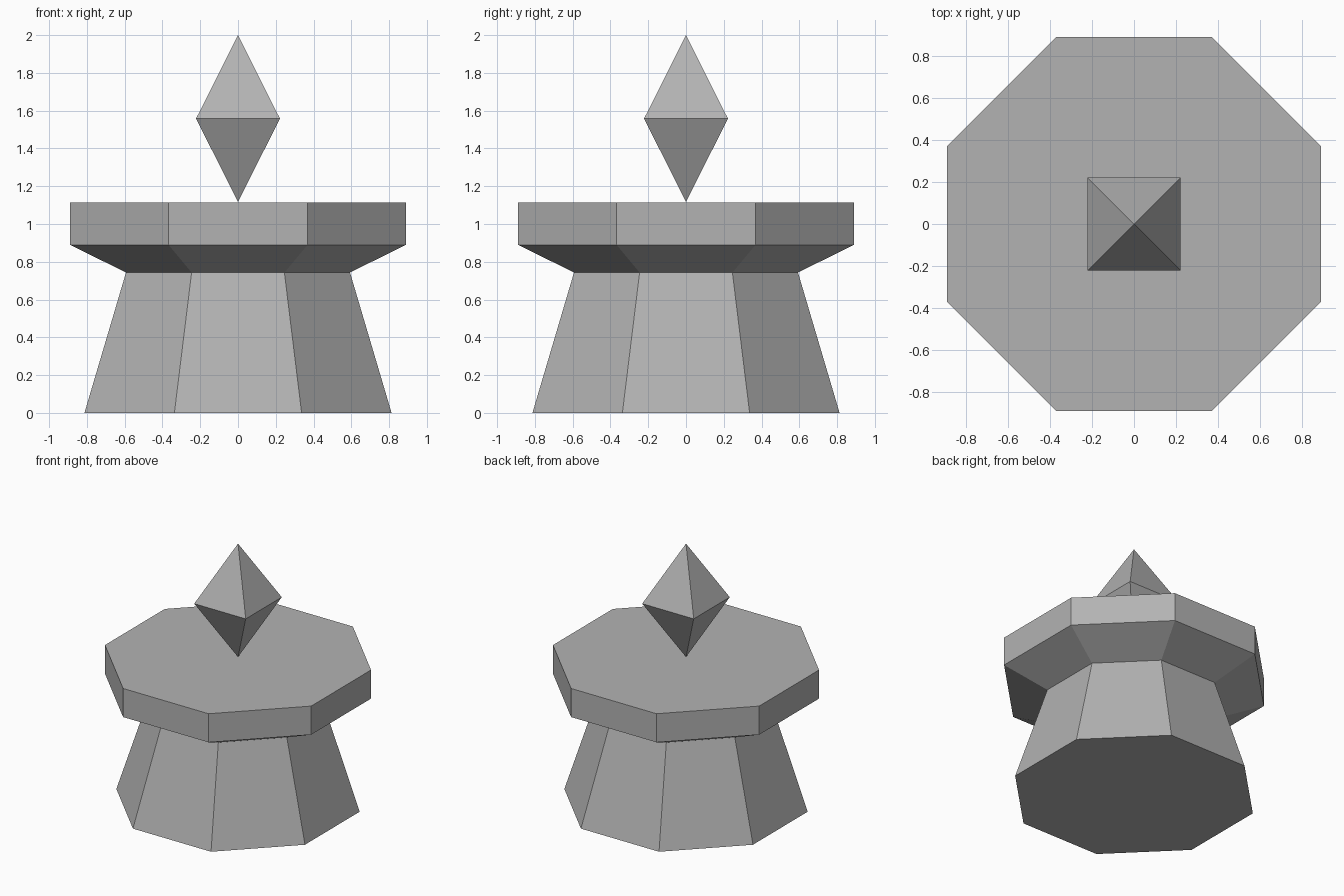
import bpy, bmesh, math

if "Cube" in bpy.data.objects:
    bpy.data.objects.remove(bpy.data.objects["Cube"])

stone = bpy.data.materials.new("grey_stone")
stone.diffuse_color = (0.45, 0.45, 0.45, 1)
stone.use_nodes = True
stone.node_tree.nodes["Principled BSDF"].inputs["Base Color"].default_value = stone.diffuse_color


def lathe(name, sides, profile):
    """Stack flat-sided rings of (half width, z); half width 0 makes a point."""
    bm = bmesh.new()
    rings = []
    for half, z in profile:
        if half == 0:
            rings.append([bm.verts.new((0, 0, z))])
            continue
        r = half / math.cos(math.pi / sides)
        angles = [2 * math.pi * (i + 0.5) / sides for i in range(sides)]
        rings.append([bm.verts.new((r * math.cos(a), r * math.sin(a), z)) for a in angles])
    for low, high in zip(rings, rings[1:]):
        for i in range(sides):
            j = (i + 1) % sides
            quad = [low[i % len(low)], low[j % len(low)],
                    high[j % len(high)], high[i % len(high)]]
            bm.faces.new(list(dict.fromkeys(quad)))
    # Close flat ends
    for ring in (rings[0], rings[-1]):
        if len(ring) > 2:
            bm.faces.new(ring)
    bmesh.ops.recalc_face_normals(bm, faces=bm.faces)
    mesh = bpy.data.meshes.new(name)
    bm.to_mesh(mesh)
    bm.free()
    mesh.materials.append(stone)
    obj = bpy.data.objects.new(name, mesh)
    bpy.context.collection.objects.link(obj)
    return obj


# Octagonal pedestal: tapered foot, flared underside, flat slab
lathe("pedestal", 8, [(0.813, 0), (0.593, 0.743), (0.889, 0.89), (0.889, 1.113)])

# Four-sided crystal floating just above the slab
lathe("crystal", 4, [(0, 1.117), (0.222, 1.558), (0, 2.0)])
